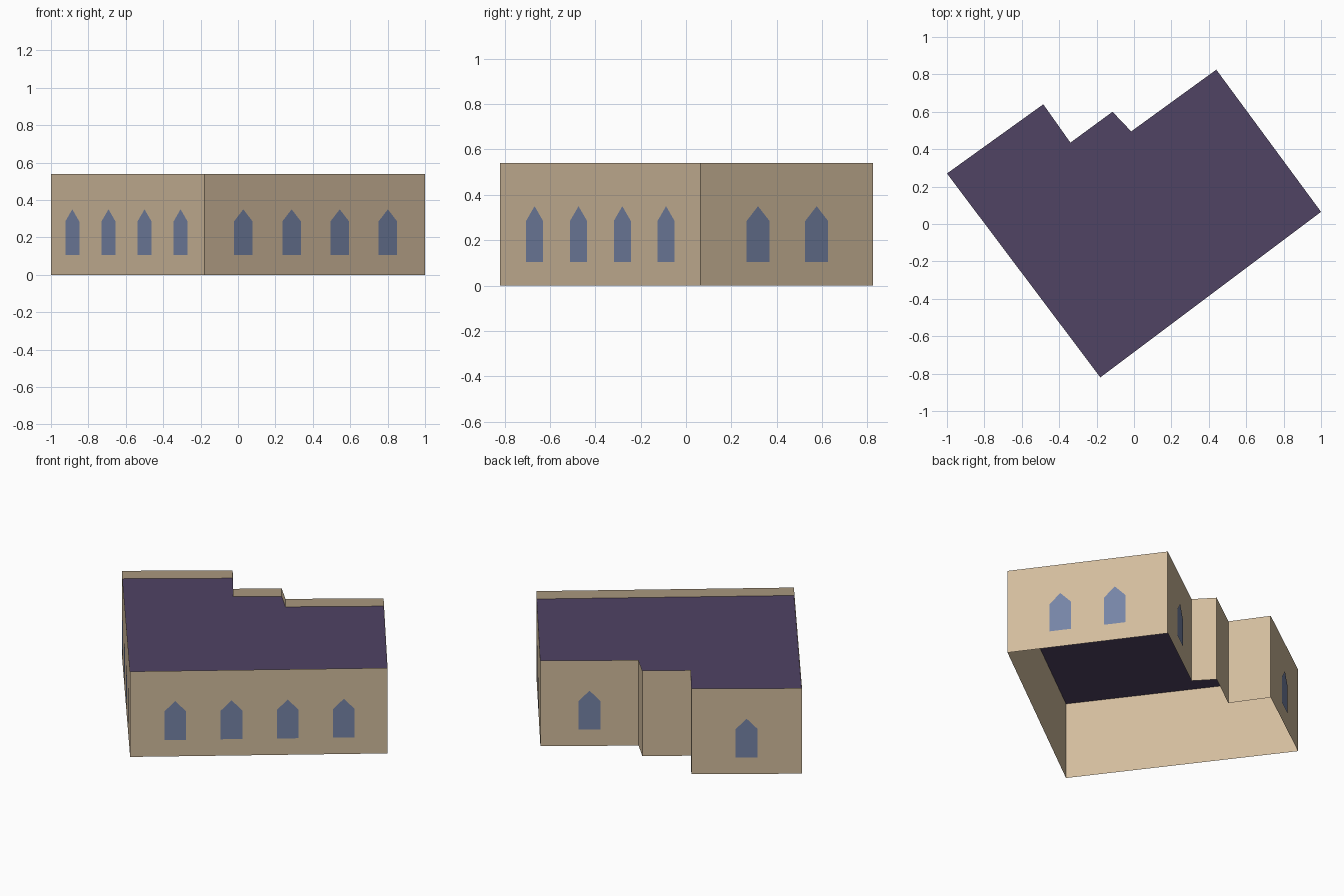
import bpy
import bmesh
from mathutils import Vector

if "Cube" in bpy.data.objects:
    bpy.data.objects.remove(bpy.data.objects["Cube"])

WALL_TOP, ROOF_Z = 0.54, 0.49
# window: width, sill, shoulder and tip heights
WIDTH, SILL, SHOULDER, TIP = 0.125, 0.105, 0.285, 0.35

# footprint corners, anticlockwise from the left corner
CORNERS = [Vector(p) for p in (
    (-1, 0.27), (-0.18, -0.82), (1, 0.065), (0.44, 0.825),
    (-0.015, 0.495), (-0.115, 0.6), (-0.34, 0.435), (-0.485, 0.64))]

# wall index -> window positions along that wall
WINDOWS = {
    0: (0.142, 0.378, 0.613, 0.848),
    1: (0.175, 0.394, 0.612, 0.83),
    2: (0.33, 0.67),
    3: (0.5,),
    7: (0.5,),
}


def linear(c):
    c /= 255
    return c / 12.92 if c <= 0.04045 else ((c + 0.055) / 1.055) ** 2.4


def material(name, rgb):
    mat = bpy.data.materials.new(name)
    mat.use_nodes = True
    color = (*[linear(c) for c in rgb], 1)
    mat.diffuse_color = color
    mat.node_tree.nodes["Principled BSDF"].inputs["Base Color"].default_value = color
    return mat


def add_object(name, bm, mat):
    mesh = bpy.data.meshes.new(name)
    bm.to_mesh(mesh)
    bm.free()
    mesh.materials.append(mat)
    obj = bpy.data.objects.new(name, mesh)
    bpy.context.collection.objects.link(obj)
    return obj


def polygon(bm, points):
    return bm.faces.new([bm.verts.new(p) for p in points])


stone = material("sandstone", (210, 188, 157))
slate = material("purple roof", (80, 67, 100))
glass = material("blue glass", (118, 132, 166))

# outer walls: thin sheets, open below, rising past the roof as a parapet
bm = bmesh.new()
low = [bm.verts.new((*p, 0)) for p in CORNERS]
high = [bm.verts.new((*p, WALL_TOP)) for p in CORNERS]
for i in range(len(CORNERS)):
    j = (i + 1) % len(CORNERS)
    bm.faces.new((low[i], low[j], high[j], high[i]))
add_object("walls", bm, stone)

# flat roof sunk behind the parapet
bm = bmesh.new()
polygon(bm, [(*p, ROOF_Z) for p in CORNERS])
add_object("roof", bm, slate)

# pointed windows: plates just proud of the walls
bm = bmesh.new()
half = WIDTH / 2
outline = [(-half, SILL), (half, SILL), (half, SHOULDER), (0, TIP), (-half, SHOULDER)]
for wall, places in WINDOWS.items():
    start, end = CORNERS[wall], CORNERS[(wall + 1) % len(CORNERS)]
    along = (end - start).normalized()
    outward = Vector((along.y, -along.x))
    for t in places:
        centre = start.lerp(end, t) + outward * 0.003
        polygon(bm, [(*(centre + along * u), z) for u, z in outline])
add_object("windows", bm, glass)
